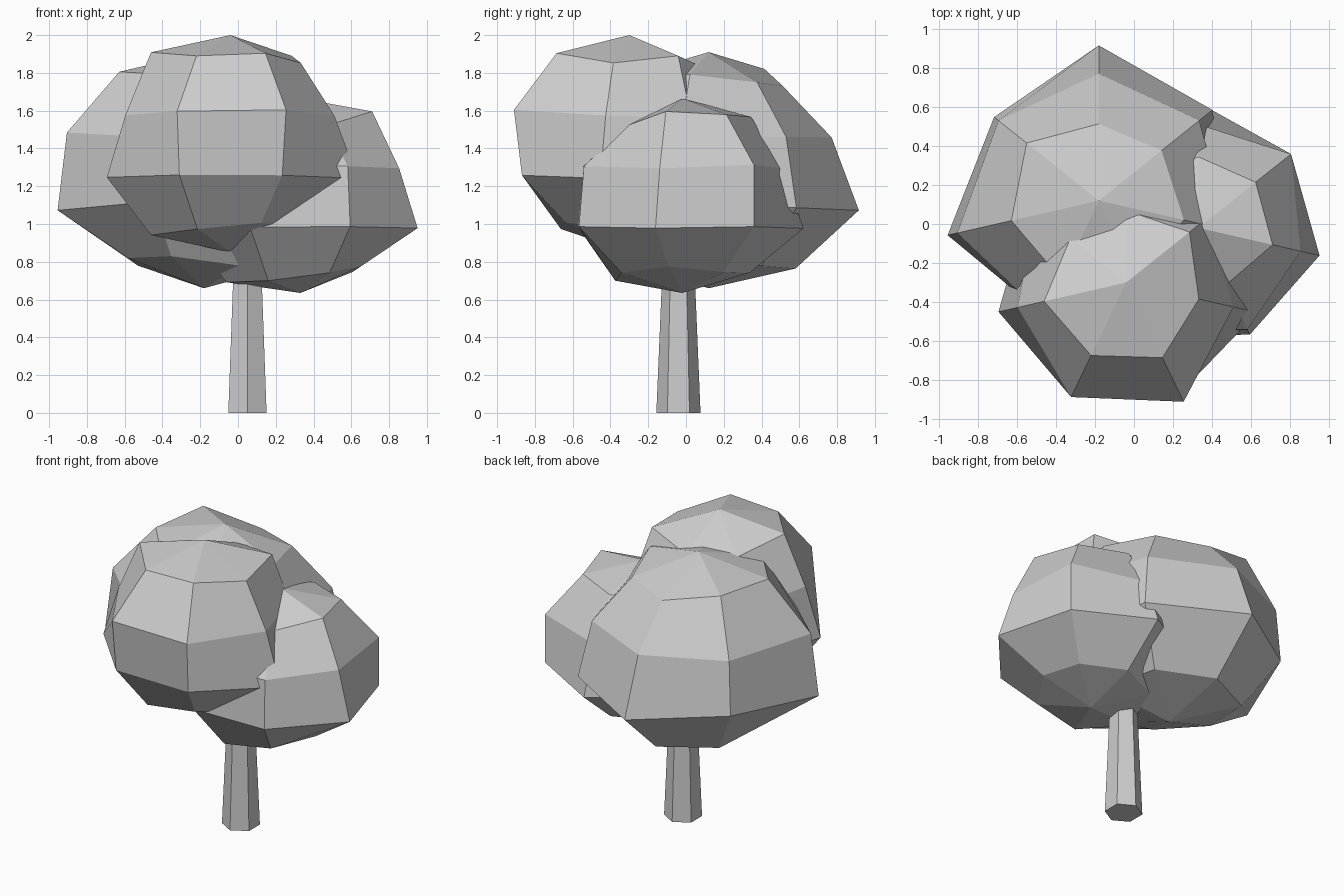
import bpy
import bmesh
from math import sin, cos, pi, tau, radians
from mathutils import Vector

cube = bpy.data.objects.get("Cube")
if cube:
    bpy.data.objects.remove(cube, do_unlink=True)


def make_material(name, value):
    material = bpy.data.materials.new(name)
    material.use_nodes = True
    colour = (value, value, value, 1)
    material.diffuse_color = colour
    material.node_tree.nodes["Principled BSDF"].inputs["Base Color"].default_value = colour
    return material


def add_object(name, bm, material):
    bmesh.ops.recalc_face_normals(bm, faces=bm.faces)
    mesh = bpy.data.meshes.new(name)
    bm.to_mesh(mesh)
    bm.free()
    mesh.materials.append(material)
    obj = bpy.data.objects.new(name, mesh)
    bpy.context.collection.objects.link(obj)
    return obj


def bridge(bm, lower, upper):
    """Join two rings of vertices with a band of quads."""
    count = len(lower)
    for i in range(count):
        j = (i + 1) % count
        bm.faces.new((lower[i], lower[j], upper[j], upper[i]))


def add_foliage(name, centre, width, height, bumps, material):
    """Squashed low-poly ball; each bump scales one vertex away from the centre."""
    bm = bmesh.new()
    centre = Vector(centre)
    sides = len(bumps[0])
    bands = len(bumps) + 1
    start = radians(38.6)
    rings = []
    for level, row in enumerate(bumps, 1):
        tilt = pi * level / bands
        ring = []
        for i, bump in enumerate(row):
            turn = start + tau * i / sides
            offset = Vector((width * sin(tilt) * cos(turn),
                             width * sin(tilt) * sin(turn),
                             height * cos(tilt)))
            ring.append(bm.verts.new(centre + offset * bump))
        rings.append(ring)
    for upper, lower in zip(rings, rings[1:]):
        bridge(bm, lower, upper)
    # Close both poles with triangle fans
    for ring, side in ((rings[0], 1), (rings[-1], -1)):
        pole = bm.verts.new(centre + Vector((0, 0, side * height)))
        for i in range(sides):
            bm.faces.new((ring[i], ring[(i + 1) % sides], pole))
    return add_object(name, bm, material)


def add_trunk(name, x, y, sections, material):
    """Tapered six-sided post with a corner facing the front."""
    bm = bmesh.new()
    rings = []
    for z, radius in sections:
        rings.append([bm.verts.new((x + radius * sin(tau * i / 6),
                                    y + radius * cos(tau * i / 6), z))
                      for i in range(6)])
    for lower, upper in zip(rings, rings[1:]):
        bridge(bm, lower, upper)
    bm.faces.new(rings[0])
    bm.faces.new(rings[-1])
    return add_object(name, bm, material)


grey = make_material("plain_grey", 0.61)

# Trunk
add_trunk("trunk", 0.05, -0.04, ((0, 0.117), (1, 0.075)), grey)

# Tall front crown
add_foliage("front_foliage", (-0.04, -0.3, 1.425), 0.706, 0.575, (
    (1, 0.89, 0.88, 1.04, 1, 1.03, 0.92),
    (0.78, 0.85, 0.88, 0.85, 0.97, 1.01, 0.84),
    (0.9, 0.9, 0.95, 1, 0.93, 0.94, 1.03),
    (1, 1, 1, 1.04, 0.97, 0.9, 0.95)), grey)

# Wide back crown
add_foliage("back_foliage", (-0.18, 0.12, 1.285), 0.76, 0.625, (
    (0.92, 0.88, 1.06, 1.03, 1, 1, 1),
    (0.91, 0.9, 0.91, 1.03, 0.9, 0.95, 0.95),
    (1.03, 1.1, 0.95, 1.1, 0.86, 0.95, 0.95),
    (1, 1.03, 1, 0.92, 0.9, 1, 1)), grey)

# Low side crown
add_foliage("left_foliage", (0.33, -0.02, 1.15), 0.62, 0.515, (
    (1.03, 1, 1, 1, 1, 0.89, 1.07),
    (1.03, 0.9, 1, 1, 1, 0.98, 0.91),
    (1.03, 1.09, 1, 1.08, 1.04, 1.03, 1.08),
    (0.97, 0.98, 1, 1.1, 1.08, 0.98, 0.9)), grey)
